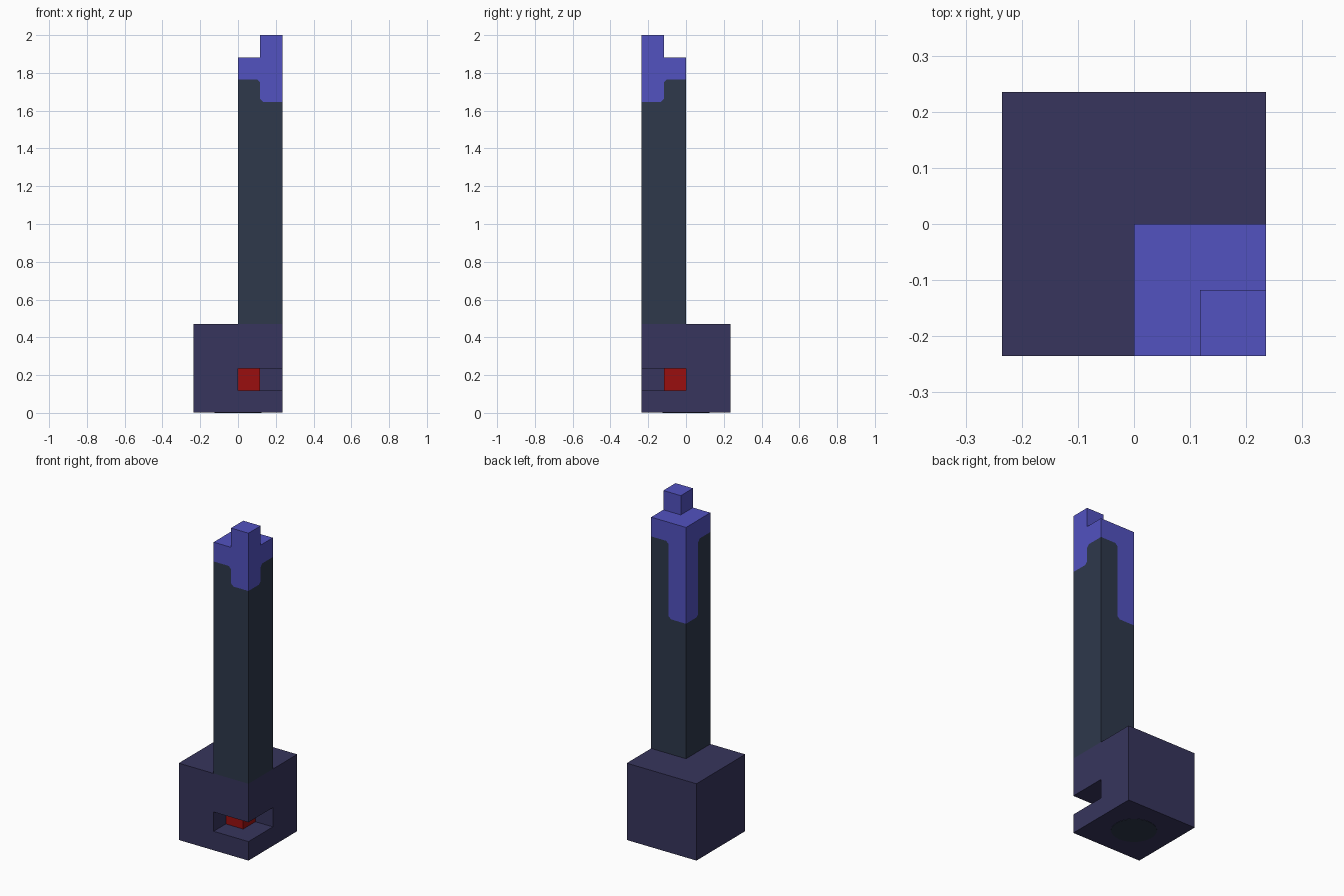
import bpy
import bmesh
from mathutils import Vector

if "Cube" in bpy.data.objects:
    bpy.data.objects.remove(bpy.data.objects["Cube"], do_unlink=True)

U = 2 / 17          # the model sits on a grid of 17 units in height
C = 0.016           # small corner cut on the painted edge


def material(name, srgb):
    """Flat material from 0-255 sRGB values."""
    lin = [((c / 255 + 0.055) / 1.055) ** 2.4 if c > 10 else c / 255 / 12.92 for c in srgb]
    m = bpy.data.materials.new(name)
    m.use_nodes = True
    m.diffuse_color = (*lin, 1)
    m.node_tree.nodes["Principled BSDF"].inputs["Base Color"].default_value = (*lin, 1)
    return m


INDIGO = material("dark indigo", (55, 53, 93))
SLATE = material("slate", (46, 56, 75))
BLUE = material("bright blue violet", (82, 82, 192))
RED = material("deep red", (154, 15, 15))


def add_object(name, bm, *mats):
    bmesh.ops.recalc_face_normals(bm, faces=bm.faces[:])
    me = bpy.data.meshes.new(name)
    bm.to_mesh(me)
    bm.free()
    for m in mats:
        me.materials.append(m)
    ob = bpy.data.objects.new(name, me)
    bpy.context.scene.collection.objects.link(ob)
    return ob


def box(name, lo, hi, mat):
    """Box between two corners given in grid units."""
    bm = bmesh.new()
    bmesh.ops.create_cube(bm, size=1)
    for v in bm.verts:
        v.co = [U * (a + (b - a) * (c + 0.5)) for a, b, c in zip(lo, hi, v.co)]
    return add_object(name, bm, mat)


# Base block with a slot cut into its front corner
base = box("base_block", (-2, -2, 0.015), (2, 2, 4), INDIGO)
cutter = box("slot_cutter", (0, -3, 1), (3, 0, 2), INDIGO)
cutter.hide_render = True
cutter.hide_viewport = True
cutter.display_type = 'WIRE'
cut = base.modifiers.new("slot", 'BOOLEAN')
cut.operation = 'DIFFERENCE'
cut.solver = 'EXACT'
cut.object = cutter

# Red block deep in the slot
box("slot_core", (0, -1, 1), (1, 0, 2), RED)

# Thin round plate under the base
bm = bmesh.new()
bmesh.ops.create_cone(bm, cap_ends=True, segments=32, radius1=0.125, radius2=0.125,
                      depth=0.015 * U)
bmesh.ops.translate(bm, verts=bm.verts[:], vec=(0, 0, 0.0075 * U))
add_object("underside_plate", bm, SLATE)

# Column: four sides split into slate below and blue above, with a corner tooth on top
bm = bmesh.new()


def face(points, index):
    f = bm.faces.new([bm.verts.new(p) for p in points])
    f.material_index = index


def side(corner, direction, drop, top):
    """One side; the blue hangs down to 'drop' over the half next to 'corner'."""
    origin, along = Vector((*corner, 0)) * U, Vector((*direction, 0))
    c = C / U
    edge = [(0, drop), (1 - c, drop), (1, drop + c), (1, 15 - c), (1 + c, 15), (2, 15)]
    at = lambda pts: [origin + along * s * U + Vector((0, 0, z * U)) for s, z in pts]
    face(at(edge + top), 1)
    face(at(edge + [(2, 4), (0, 4)]), 0)


plain = [(2, 16), (0, 16)]
tooth = [(2, 16), (1, 16), (1, 17), (0, 17)]
side((2, -2), (-1, 0), 14, tooth)   # front
side((2, -2), (0, 1), 14, tooth)    # outer flank
side((0, 0), (1, 0), 11, plain)     # back
side((0, 0), (0, -1), 11, plain)    # inner flank


def grid_face(points, index):
    face([Vector(p) * U for p in points], index)


# Cap ledge, tooth walls, tooth top and column bottom
grid_face([(0, 0, 16), (0, -2, 16), (1, -2, 16), (1, -1, 16), (2, -1, 16), (2, 0, 16)], 1)
grid_face([(1, -2, 16), (1, -1, 16), (1, -1, 17), (1, -2, 17)], 1)
grid_face([(1, -1, 16), (2, -1, 16), (2, -1, 17), (1, -1, 17)], 1)
grid_face([(1, -2, 17), (2, -2, 17), (2, -1, 17), (1, -1, 17)], 1)
grid_face([(0, -2, 4), (2, -2, 4), (2, 0, 4), (0, 0, 4)], 0)
bmesh.ops.remove_doubles(bm, verts=bm.verts[:], dist=1e-4)
add_object("column", bm, SLATE, BLUE)
